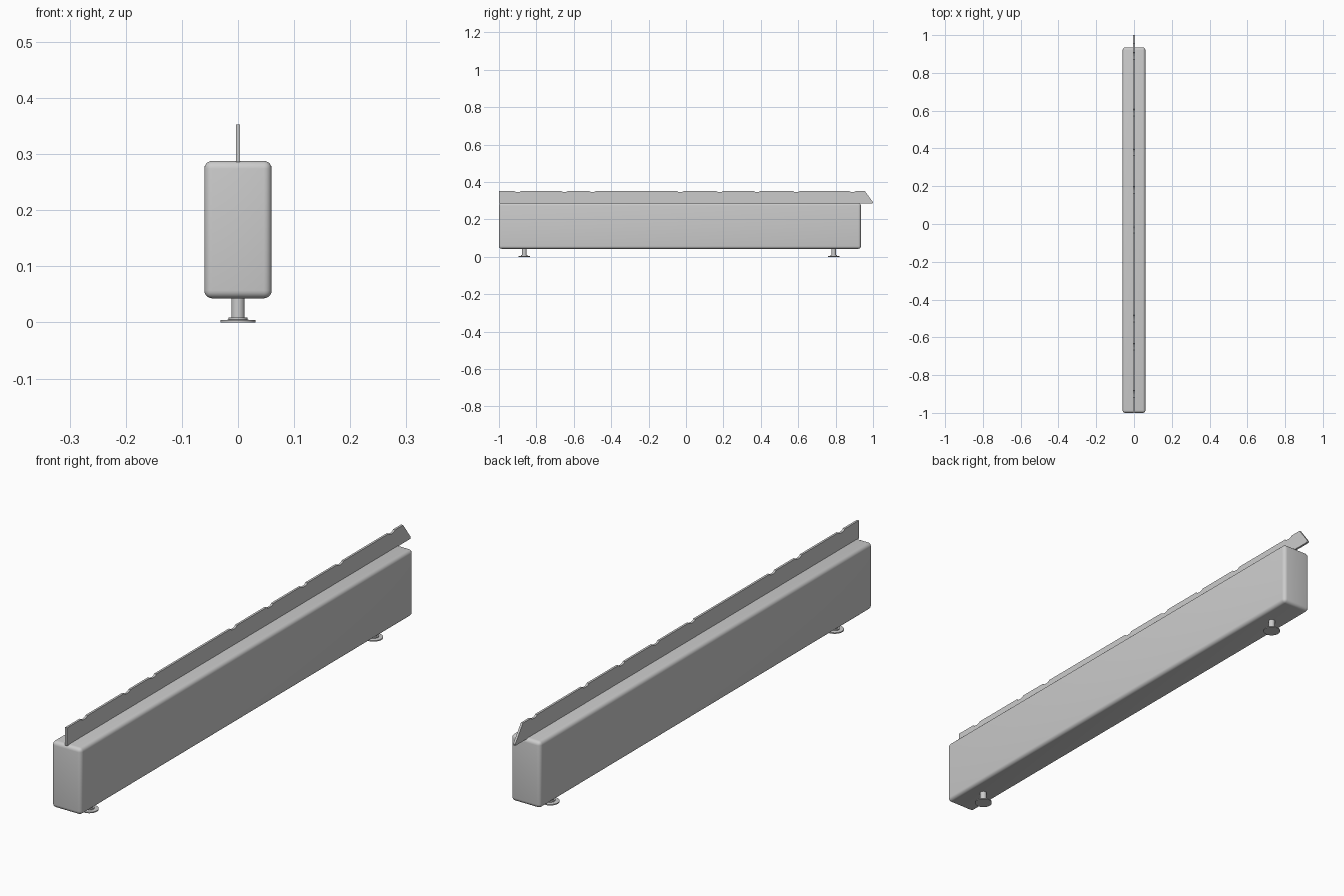
import bpy, bmesh, math

if "Cube" in bpy.data.objects:
    bpy.data.objects.remove(bpy.data.objects["Cube"])


def add_object(name, bm, smooth=True):
    bmesh.ops.recalc_face_normals(bm, faces=bm.faces)
    mesh = bpy.data.meshes.new(name)
    bm.to_mesh(mesh)
    bm.free()
    obj = bpy.data.objects.new(name, mesh)
    bpy.context.collection.objects.link(obj)
    bpy.ops.object.select_all(action='DESELECT')
    obj.select_set(True)
    bpy.context.view_layer.objects.active = obj
    if smooth:
        bpy.ops.object.shade_smooth_by_angle(angle=math.radians(35))
    return obj


def lathe(name, profile, y, steps=32):
    """Spin an (r, z) profile around a vertical axis at the given y."""
    bm = bmesh.new()
    verts = [bm.verts.new((r, y, z)) for r, z in profile]
    edges = [bm.edges.new(p) for p in zip(verts, verts[1:])]
    bmesh.ops.spin(bm, geom=verts + edges, cent=(0, y, 0), axis=(0, 0, 1),
                   angle=math.tau, steps=steps)
    bmesh.ops.remove_doubles(bm, verts=bm.verts, dist=1e-5)
    return add_object(name, bm)


# Padded body: long box with rounded edges
bm = bmesh.new()
bmesh.ops.create_cube(bm, size=1)
for v in bm.verts:
    v.co = (v.co.x * 0.12, v.co.y * 1.935 - 0.0325, v.co.z * 0.245 + 0.1655)
bmesh.ops.bevel(bm, geom=bm.edges[:], offset=0.014, segments=5,
                profile=0.5, affect='EDGES')
add_object("body", bm)

# Top fin: side outline with shallow rounded notches and a slanted tip
TOP, BOTTOM, HALF = 0.353, 0.286, 0.004
outline = [(-1.0, BOTTOM), (-1.0, TOP)]
for y in (-0.90, -0.65, -0.50, -0.03, 0.18, 0.38, 0.59, 0.89):
    for i in range(7):
        a = math.pi * i / 6
        outline.append((y - 0.018 * math.cos(a), TOP - 0.007 * math.sin(a)))
outline += [(0.955, TOP), (1.0, BOTTOM + 0.006), (0.998, BOTTOM)]
bm = bmesh.new()
face = bm.faces.new([bm.verts.new((-HALF, y, z)) for y, z in outline])
ext = bmesh.ops.extrude_face_region(bm, geom=[face])
for v in ext["geom"]:
    if isinstance(v, bmesh.types.BMVert):
        v.co.x = HALF
add_object("top_fin", bm, smooth=False)

# Feet: disc pad, collar and post
foot = [(0, 0), (0.031, 0), (0.031, 0.004), (0.017, 0.005),
        (0.017, 0.009), (0.012, 0.009), (0.012, 0.05), (0, 0.05)]
for label, y in (("front", -0.865), ("back", 0.79)):
    lathe(label + "_foot", foot, y)
